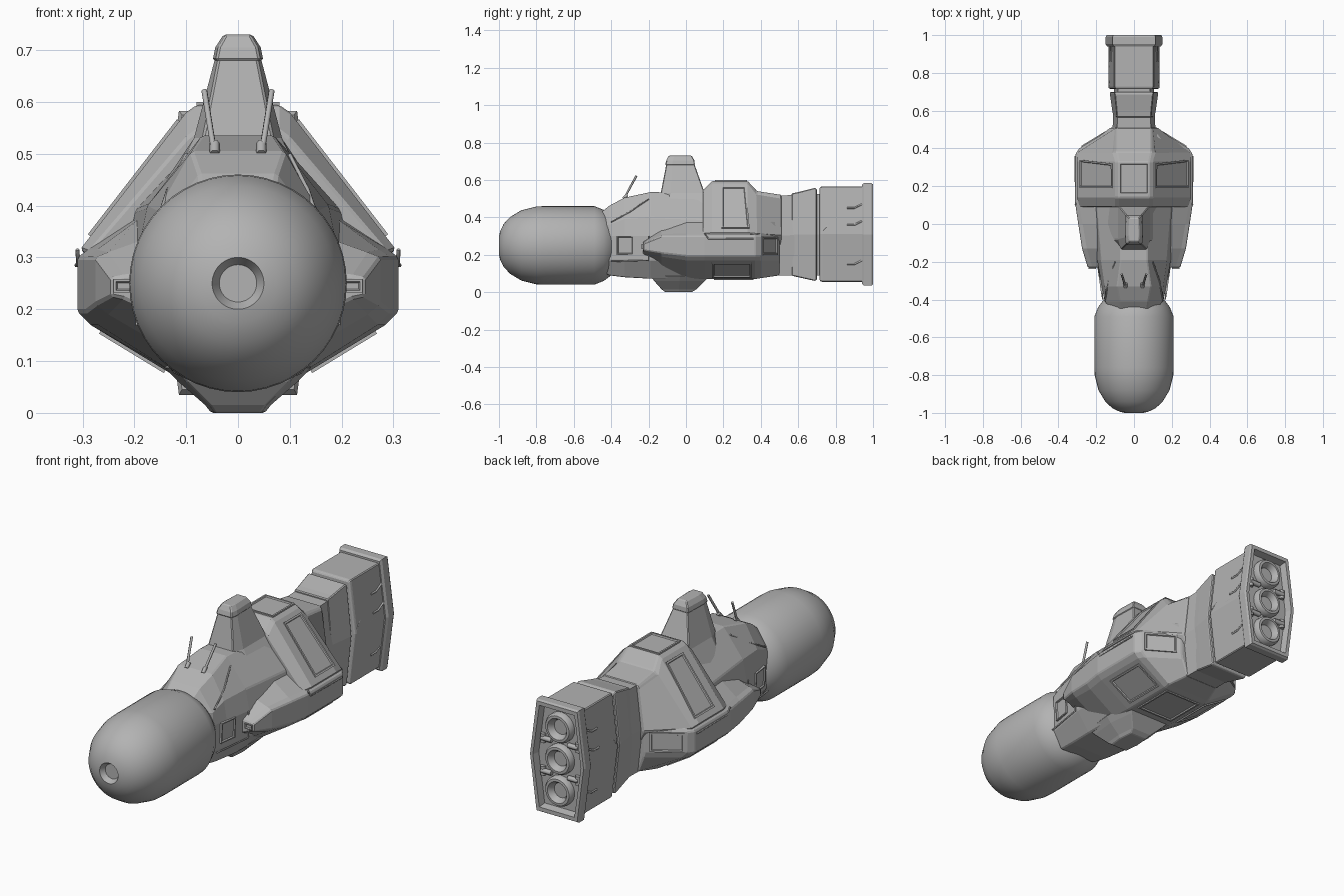
import bpy, bmesh, math
from mathutils import Vector

cube = bpy.data.objects.get("Cube")
if cube:
    bpy.data.objects.remove(cube, do_unlink=True)

grey = bpy.data.materials.new("hull_grey")
grey.use_nodes = True
grey.diffuse_color = (0.45, 0.45, 0.45, 1)
grey.node_tree.nodes["Principled BSDF"].inputs["Base Color"].default_value = (0.45, 0.45, 0.45, 1)


def finish(name, bm, smooth=None, bevel=0):
    bmesh.ops.recalc_face_normals(bm, faces=bm.faces)
    mesh = bpy.data.meshes.new(name)
    bm.to_mesh(mesh)
    bm.free()
    mesh.materials.append(grey)
    obj = bpy.data.objects.new(name, mesh)
    bpy.context.collection.objects.link(obj)
    if bevel:
        mod = obj.modifiers.new("edge_bevel", "BEVEL")
        mod.width, mod.segments = bevel, 1
        mod.limit_method, mod.angle_limit = "ANGLE", math.radians(28)
    if smooth:
        bpy.ops.object.select_all(action="DESELECT")
        obj.select_set(True)
        bpy.context.view_layer.objects.active = obj
        bpy.ops.object.shade_smooth_by_angle(angle=math.radians(smooth))
    return obj


def loft(name, rings, smooth=None, bevel=0):
    """Skin a list of equal rings and cap both ends."""
    bm = bmesh.new()
    loops = [[bm.verts.new(p) for p in ring] for ring in rings]
    for a, b in zip(loops, loops[1:]):
        for i in range(len(a)):
            j = (i + 1) % len(a)
            bm.faces.new((a[i], a[j], b[j], b[i]))
    bm.faces.new(loops[0])
    bm.faces.new(loops[-1])
    return finish(name, bm, smooth, bevel)


def section(y, half):
    """Mirror a half outline of (x, z), top to bottom."""
    return [(x, y, z) for x, z in half] + [(-x, y, z) for x, z in reversed(half)]


def lathe(name, profile, z, sides=40):
    """Turn (y, radius) pairs around a lengthwise axis."""
    turn = [math.tau * i / sides for i in range(sides)]
    return loft(name, [[(r * math.cos(a), y, z + r * math.sin(a)) for a in turn]
                       for y, r in profile], smooth=35)


def panel(name, corners, border=0.012, rise=0.006):
    """Raised frame around a sunken plate."""
    pts = [Vector(p) for p in corners]
    n = (pts[1] - pts[0]).cross(pts[2] - pts[0]).normalized()
    if n.dot(sum(pts, Vector()) / 4 - Vector((0, 0.2, 0.31))) < 0:
        n = -n
    bm = bmesh.new()
    low = [bm.verts.new(p - n * 0.012) for p in pts]
    high = [bm.verts.new(p + n * rise) for p in pts]
    bm.faces.new(low)
    top = bm.faces.new(high)
    for i in range(4):
        j = (i + 1) % 4
        bm.faces.new((low[i], low[j], high[j], high[i]))
    bmesh.ops.recalc_face_normals(bm, faces=bm.faces)
    bmesh.ops.inset_region(bm, faces=[top], thickness=border)
    bmesh.ops.inset_region(bm, faces=[top], thickness=0.004, depth=-rise)
    return finish(name, bm)


def rod(name, points, radius):
    curve = bpy.data.curves.new(name, "CURVE")
    curve.dimensions = "3D"
    curve.bevel_depth, curve.bevel_resolution, curve.use_fill_caps = radius, 1, True
    line = curve.splines.new("POLY")
    line.points.add(len(points) - 1)
    for p, co in zip(line.points, points):
        p.co = (*co, 1)
    curve.materials.append(grey)
    obj = bpy.data.objects.new(name, curve)
    bpy.context.collection.objects.link(obj)


def pair(make, name, points, *args):
    for side, s in (("left", 1), ("right", -1)):
        make(side + "_" + name, [(s * x, y, z) for x, y, z in points], *args)


# Rounded nose with a recessed port
lathe("nose_capsule", [(-.975, .036), (-1, .05), (-.994, .075), (-.975, .115), (-.94, .152),
                       (-.88, .188), (-.8, .208), (-.76, .21), (-.49, .21), (-.44, .19),
                       (-.4, .16), (-.37, .1)], 0.25, 48)

# Forward hull
loft("forward_hull", [
    section(-.45, [(.07, .43), (.12, .37), (.14, .3), (.13, .18), (.08, .11)]),
    section(-.41, [(.075, .462), (.15, .36), (.155, .3), (.15, .17), (.10, .09)]),
    section(-.33, [(.09, .505), (.155, .39), (.17, .3), (.165, .17), (.11, .08)]),
    section(-.19, [(.07, .535), (.175, .4), (.195, .3), (.19, .17), (.12, .072)]),
    section(.12, [(.07, .53), (.2, .39), (.22, .3), (.2, .17), (.12, .072)])], bevel=.005)

# Broad side hull with pointed shoulders
loft("side_hull", [
    section(-.23, [(.17, .27), (.22, .265), (.245, .26), (.245, .225), (.22, .22), (.15, .19)]),
    section(-.13, [(.18, .335), (.25, .31), (.275, .3), (.275, .21), (.25, .19), (.13, .12)]),
    section(0, [(.19, .375), (.272, .315), (.295, .3), (.295, .195), (.27, .17), (.12, .075)]),
    section(.1, [(.19, .38), (.29, .315), (.31, .3), (.31, .195), (.285, .17), (.12, .07)]),
    section(.37, [(.19, .38), (.29, .315), (.31, .3), (.31, .195), (.285, .17), (.12, .07)]),
    section(.4, [(.18, .38), (.27, .315), (.29, .3), (.29, .195), (.265, .17), (.12, .075)]),
    section(.5, [(.1, .38), (.115, .315), (.125, .3), (.125, .195), (.12, .17), (.09, .09)])],
    bevel=.005)

# Raised back hump
loft("back_hump", [
    section(.09, [(.08, .545), (.1, .53), (.29, .31), (.2, .25)]),
    section(.14, [(.08, .594), (.1, .58), (.305, .315), (.2, .25)]),
    section(.33, [(.08, .594), (.1, .58), (.305, .315), (.2, .25)]),
    section(.38, [(.09, .54), (.11, .525), (.3, .31), (.2, .25)]),
    section(.51, [(.09, .52), (.1, .505), (.125, .3), (.1, .25)])], bevel=.005)

# Tower
base = [(.07, -.17), (.17, -.09), (.2, .1)]
mid = [(.068, -.135), (.085, -.08), (.085, .1)]
upper = [(.038, -.105), (.044, -.07), (.04, .045)]
crown = [(.024, -.092), (.028, -.06), (.024, .03)]


def level(z, half):
    return [(x, y, z) for x, y in half] + [(-x, y, z) for x, y in reversed(half)]


loft("tower", [level(.36, base), level(.53, mid), level(.685, upper)], bevel=.004)
loft("tower_cap", [level(.68, [(x + .005, y * 1.06) for x, y in upper]),
                   level(.705, upper), level(.73, crown)], bevel=.004)

# Keel under the hull
loft("keel", [level(z, [(x, a), (x * 1.15, (a + b) / 2), (x, b)])
              for z, x, a, b in [(.09, .125, -.19, .13), (.06, .1, -.17, .1),
                                 (.015, .055, -.13, .055), (0, .045, -.11, .03)]], bevel=.004)


# Engine block in collars
def hexagon(y, wide, narrow, top, bottom):
    return section(y, [(narrow, top), (wide, (top + bottom) / 2), (narrow, bottom)])


loft("engine_neck", [hexagon(.46, .115, .09, .515, .09), hexagon(.72, .105, .085, .525, .09)])
loft("front_collar", [hexagon(.565, .108, .09, .528, .088), hexagon(.6, .115, .093, .535, .08),
                      hexagon(.69, .128, .102, .558, .06), hexagon(.7, .126, .1, .55, .066)],
     bevel=.004)
loft("engine_block", [hexagon(.715, .13, .1, .56, .062), hexagon(.725, .136, .105, .566, .055),
                      hexagon(.95, .136, .105, .566, .055)], bevel=.004)
loft("rear_flange", [hexagon(.94, .142, .108, .575, .045), hexagon(.952, .15, .114, .583, .035),
                     hexagon(.99, .15, .114, .583, .035), hexagon(1, .145, .11, .577, .041),
                     hexagon(1, .13, .095, .558, .06), hexagon(.965, .122, .09, .55, .068)])

# Three thrusters and the pipes between them
for place, z in (("upper", .465), ("middle", .31), ("lower", .155)):
    lathe(place + "_thruster", [(.96, .072), (.985, .072), (.997, .064), (.998, .052),
                                (.985, .042), (.968, .036)], z, 32)
for z in (.39, .23):
    pair(rod, "pipe", [(.045, .975, z), (.1, .975, z)], .012)
    pair(lathe_cap := lambda n, p, r: rod(n, p, r), "pipe_end",
         [(.095, .97, z - .022), (.095, .97, z + .022)], .014)

# Framed hatches
panel("top_hatch", [(-.08, .155, .594), (.08, .155, .594), (.08, .325, .594), (-.08, .325, .594)])
panel("belly_hatch", [(-.1, .15, .07), (.1, .15, .07), (.1, .36, .07), (-.1, .36, .07)])
pair(panel, "shoulder_panel", [(.113, .19, .563), (.113, .32, .563),
                               (.285, .34, .341), (.285, .19, .341)])
pair(panel, "rear_hatch", [(.277, .408, .295), (.277, .408, .2), (.145, .488, .2), (.145, .488, .295)])
pair(panel, "lower_panel", [(.265, .14, .158), (.265, .35, .158), (.14, .35, .082), (.14, .14, .082)])
pair(panel, "cheek_panel", [(.168, -.37, .3), (.18, -.28, .3), (.176, -.28, .2), (.163, -.37, .2)], .008)
pair(panel, "shoulder_light", [(.2, -.231, .258), (.24, -.231, .258), (.24, -.231, .232),
                               (.2, -.231, .232)], .006)

# Raised seams on hull and engine
pair(rod, "canopy_seam", [(.153, -.4, .375), (.135, -.3, .43), (.1, -.2, .498)], .004)
pair(rod, "hull_seam", [(.197, -.2, .3), (.194, -.2, .17), (.165, -.4, .165)], .004)
pair(rod, "shoulder_seam", [(.31, .1, .315), (.308, .12, .285), (.312, .36, .285)], .004)
pair(rod, "engine_seam", [(.132, .73, .33), (.125, .77, .37), (.122, .81, .38),
                          (.13, .83, .33), (.13, .94, .33)], .004)
for z in (.36, .45, .15):
    x = .136 - abs(z - .31) * .12
    pair(rod, "engine_cable", [(x, .86, z), (x, .9, z), (x, .94, z + .02)], .005)

# Antennas on the canopy roof
pair(rod, "antenna", [(.045, -.33, .5), (.052, -.31, .54), (.065, -.265, .622)], .006)
pair(rod, "antenna_base", [(.045, -.335, .5), (.045, -.315, .52)], .01)
